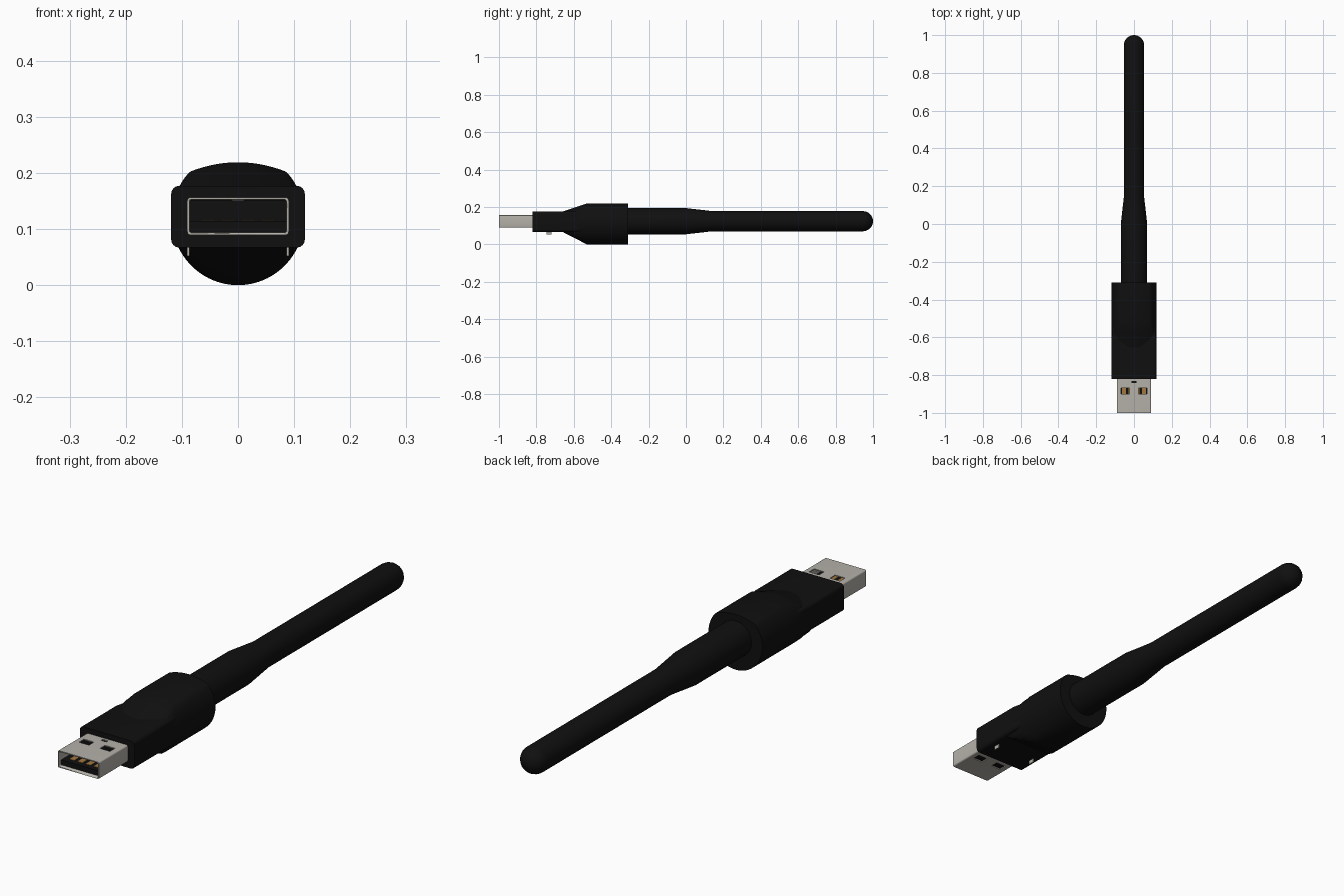
import bpy, bmesh, math

if "Cube" in bpy.data.objects:
    bpy.data.objects.remove(bpy.data.objects["Cube"])

def material(name, rgb):
    m = bpy.data.materials.new(name)
    m.diffuse_color = (*rgb, 1)
    m.use_nodes = True
    m.node_tree.nodes["Principled BSDF"].inputs["Base Color"].default_value = m.diffuse_color
    return m

BLACK = material("black plastic", (0.005, 0.005, 0.005))
SILVER = material("silver metal", (0.46, 0.44, 0.40))
GOLD = material("gold contact", (0.36, 0.19, 0.05))
CZ = 0.122  # height of the long axis

def loft(name, rings, mat, smooth=True):
    """Skin matching rings of points and cap both ends."""
    bm = bmesh.new()
    loops = [[bm.verts.new(p) for p in r] for r in rings]
    n = len(loops[0])
    for a, b in zip(loops, loops[1:]):
        for i in range(n):
            j = (i + 1) % n
            bm.faces.new((a[i], a[j], b[j], b[i]))
    bm.faces.new(loops[0])
    bm.faces.new(loops[-1])
    bmesh.ops.recalc_face_normals(bm, faces=bm.faces)
    me = bpy.data.meshes.new(name)
    bm.to_mesh(me)
    bm.free()
    me.materials.append(mat)
    ob = bpy.data.objects.new(name, me)
    bpy.context.collection.objects.link(ob)
    if smooth:
        bpy.ops.object.select_all(action='DESELECT')
        ob.select_set(True)
        bpy.context.view_layer.objects.active = ob
        bpy.ops.object.shade_smooth_by_angle(angle=math.radians(30))
    return ob

def rounded_rect(y, hw, hh, cz, r, seg=4):
    pts = []
    for k, (sx, sz) in enumerate(((1, 1), (-1, 1), (-1, -1), (1, -1))):
        for i in range(seg + 1):
            a = math.pi / 2 * (k + i / seg)
            pts.append((sx * (hw - r) + r * math.cos(a), y,
                        cz + sz * (hh - r) + r * math.sin(a)))
    return pts

def circle(y, r, cz, n=48):
    return [(r * math.cos(2 * math.pi * i / n), y,
             cz + r * math.sin(2 * math.pi * i / n)) for i in range(n)]

def box(name, x0, x1, y0, y1, z0, z1, mat):
    ring = lambda y: [(x0, y, z0), (x1, y, z0), (x1, y, z1), (x0, y, z1)]
    return loft(name, [ring(y0), ring(y1)], mat, False)

def cut(ob, cutter):
    m = ob.modifiers.new("cut", 'BOOLEAN')
    m.operation = 'DIFFERENCE'
    m.solver = 'EXACT'
    m.object = cutter
    cutter.hide_render = True
    cutter.hide_viewport = True

# Flat front housing, blending into the round grip
loft("front_housing", [rounded_rect(-0.82, 0.119, 0.055, CZ, 0.014),
                       rounded_rect(-0.60, 0.119, 0.055, CZ, 0.014),
                       rounded_rect(-0.50, 0.104, 0.050, CZ, 0.014)], BLACK)

# Round grip with an arched top and sloping front
def grip_ring(y, lo, hi, r=0.12, n=96):
    pts = []
    for i in range(n):
        a = 2 * math.pi * i / n
        x, z = r * math.cos(a), 0.12 + r * math.sin(a)
        z = max(lo, min(z, hi - 0.018 * (x / 0.09) ** 2)) if z > 0.12 else max(z, lo)
        pts.append((x * 0.985, y, z))
    return pts

loft("grip", [grip_ring(-0.67 + 0.14 * t, 0.072 * (1 - t), 0.172 + 0.047 * t)
              for t in (0, 0.25, 0.5, 0.75, 1)] + [grip_ring(-0.31, 0, 0.219)], BLACK)

# Antenna with a taper and a domed tip
profile = [(-0.34, 0.07), (0.0, 0.07), (0.14, 0.054), (0.946, 0.054)]
profile += [(0.946 + 0.054 * math.sin(a), 0.054 * math.cos(a))
            for a in (math.radians(d) for d in (15, 30, 45, 60, 75, 86))]
loft("antenna", [circle(y, r, 0.124) for y, r in profile], BLACK)

# Hollow metal plug shell with latch windows
shell = loft("plug_shell", [rounded_rect(y, 0.0905, 0.0335, CZ + 0.001, 0.006)
                            for y in (-1.0, -0.78)], SILVER)
cut(shell, loft("shell_cavity", [rounded_rect(y, 0.0865, 0.0295, CZ + 0.001, 0.004)
                                 for y in (-1.05, -0.76)], SILVER))
for side, s in (("left", -1), ("right", 1)):
    x = s * 0.046
    cut(shell, box(side + "_window_cutter", x - 0.022, x + 0.022,
                   -0.90, -0.868, 0.05, 0.2, SILVER))
cut(shell, box("slot_cutter", -0.012, 0.012, -0.842, -0.83, 0.14, 0.2, SILVER))

# Bent tab under the slot
tab = lambda y, w, z: [(-w, y, z), (w, y, z), (w, y, 0.154), (-w, y, 0.154)]
loft("shell_tab", [tab(-0.875, 0.012, 0.152), tab(-0.845, 0.008, 0.147)], SILVER, False)

# Contact tongue and the block that closes the plug
box("tongue", -0.086, 0.086, -0.985, -0.80, 0.094, 0.114, BLACK)
box("plug_back", -0.086, 0.086, -0.86, -0.79, 0.094, 0.1515, BLACK)
for i, x in enumerate((-0.0535, -0.018, 0.018, 0.0535)):
    box("contact_%d" % (i + 1), x - 0.0105, x + 0.0105, -0.965, -0.85, 0.1135, 0.1155, GOLD)

# Small metal legs below the housing
for side, s in (("left", -1), ("right", 1)):
    x = s * 0.0885
    box(side + "_leg", x - 0.002, x + 0.002, -0.745, -0.72, 0.052, 0.075, SILVER)
